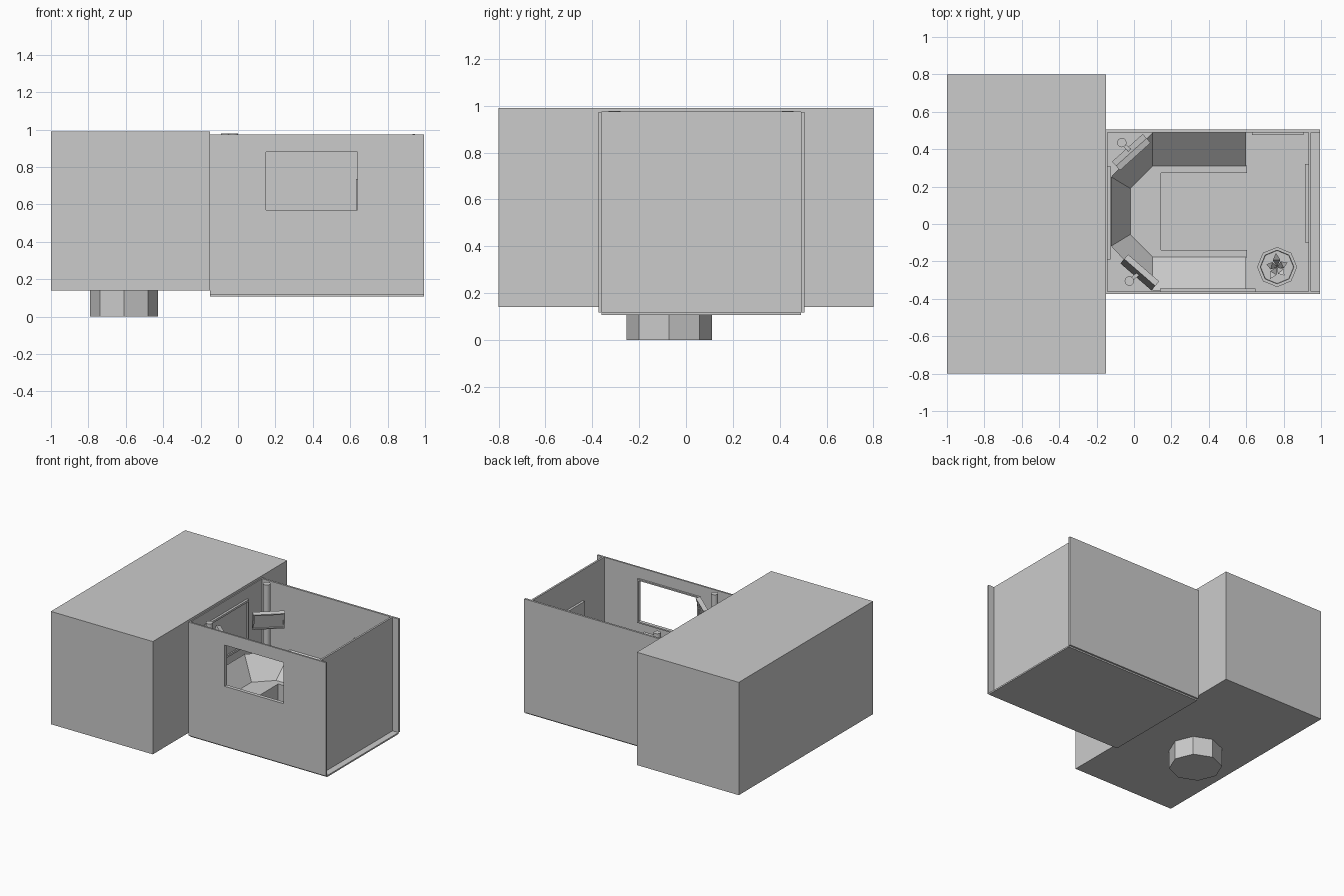
import bpy, bmesh, math
from mathutils import Vector, Matrix

if "Cube" in bpy.data.objects:
    bpy.data.objects.remove(bpy.data.objects["Cube"])


def make(name, verts, faces):
    me = bpy.data.meshes.new(name)
    me.from_pydata(verts, [], faces)
    bm = bmesh.new()
    bm.from_mesh(me)
    bmesh.ops.remove_doubles(bm, verts=bm.verts, dist=1e-5)
    bmesh.ops.recalc_face_normals(bm, faces=bm.faces)
    bm.to_mesh(me)
    bm.free()
    ob = bpy.data.objects.new(name, me)
    bpy.context.collection.objects.link(ob)
    return ob


def box(name, x0, x1, y0, y1, z0, z1):
    v = [(x, y, z) for x in (x0, x1) for y in (y0, y1) for z in (z0, z1)]
    return make(name, v, [(0, 1, 3, 2), (4, 6, 7, 5), (0, 4, 5, 1),
                          (2, 3, 7, 6), (0, 2, 6, 4), (1, 5, 7, 3)])


def ring(name, outer, inner, d0, d1, axis):
    """Rectangular plate with a rectangular hole; rects are (u0, u1, z0, z1)."""
    def place(u, d, z):
        return (u, d, z) if axis == 'y' else (d, u, z)

    def corners(r, d):
        return [place(u, d, z) for u, z in
                ((r[0], r[2]), (r[1], r[2]), (r[1], r[3]), (r[0], r[3]))]
    v = corners(outer, d0) + corners(inner, d0) + corners(inner, d1) + corners(outer, d1)
    f = []
    for k in range(4):
        a, b = 4 * k, 4 * ((k + 1) % 4)
        for i in range(4):
            j = (i + 1) % 4
            f.append((a + i, a + j, b + j, b + i))
    return make(name, v, f)


def lathe(name, centre, profile, n):
    """Revolve an (r, z) profile with n sides and cap both ends."""
    v = [(centre[0] + r * math.cos(2 * math.pi * i / n),
          centre[1] + r * math.sin(2 * math.pi * i / n), z)
         for r, z in profile for i in range(n)]
    f = [(k * n + i, k * n + (i + 1) % n, (k + 1) * n + (i + 1) % n, (k + 1) * n + i)
         for k in range(len(profile) - 1) for i in range(n)]
    last = (len(profile) - 1) * n
    f += [tuple(range(n)), tuple(range(last, last + n))]
    return make(name, v, f)


MID = 0.067      # the room is symmetric about this y


def u_path(half):
    """Mirror a half path across the room's middle."""
    return [(x, MID + y) for x, y in half] + [(x, MID - y) for x, y in reversed(half)]


# Main block and its octagonal foot
box("main_block", -1, -0.15, -0.8, 0.8, 0.14, 0.99)
lathe("octagonal_foot", (-0.61, -0.072), [(0.182, 0), (0.182, 0.14)], 8)

# Room shell
box("floor", -0.15, 0.995, -0.36, 0.492, 0.107, 0.118)
ring("front_wall", (-0.15, 0.995, 0.118, 0.973), (0.15, 0.64, 0.57, 0.88), -0.373, -0.36, 'y')
box("back_wall", -0.15, 0.995, 0.49, 0.505, 0.118, 0.973)
box("right_wall", 0.932, 0.946, -0.36, 0.49, 0.118, 0.975)
box("left_wall", -0.15, -0.142, -0.36, 0.49, 0.118, 0.973)

# Window frame, doors and wall screen
ring("window_frame", (0.14, 0.65, 0.56, 0.89), (0.15, 0.64, 0.57, 0.88), -0.36, -0.346, 'y')
box("right_door", 0.914, 0.932, -0.1, 0.32, 0.118, 0.745)
box("back_door", 0.63, 0.905, 0.475, 0.49, 0.118, 0.735)
ring("screen_frame", (-0.19, 0.31, 0.55, 0.89), (-0.175, 0.295, 0.565, 0.875), -0.142, -0.125, 'x')
box("screen_pane", -0.142, -0.135, -0.175, 0.295, 0.565, 0.875)

# U-shaped desk
DESK, TOP = 0.34, 0.5
outline = u_path([(0.605, 0.245), (0.1, 0.245), (-0.02, 0.125)])
outline += list(reversed(u_path([(0.605, 0.205), (0.145, 0.205)])))
n = len(outline)
make("desk", [(x, y, z) for z in (0.118, DESK) for x, y in outline],
     [tuple(range(n)), tuple(range(n, 2 * n))] +
     [(i, (i + 1) % n, n + (i + 1) % n, n + i) for i in range(n)])

# Sloped console panels between desk and walls
out = u_path([(0.6, 0.423), (0.1, 0.423), (-0.122, 0.185)])
inn = u_path([(0.6, 0.243), (0.1, 0.243), (-0.02, 0.123)])
m = len(out)
loops = ([(x, y, TOP) for x, y in out] + [(x, y, DESK) for x, y in inn] +
         [(x, y, 0.118) for x, y in inn] + [(x, y, 0.118) for x, y in out])
faces = []
for k in range(4):
    a, b = k * m, ((k + 1) % 4) * m
    faces += [(a + i, a + i + 1, b + i + 1, b + i) for i in range(m - 1)]
faces += [(0, m, 2 * m, 3 * m), (m - 1, 2 * m - 1, 3 * m - 1, 4 * m - 1)]
make("sloped_console", loops, faces)

# Corner poles, each with a tilted monitor
for side, pole, centre, turn in (
        ("back", (-0.065, 0.435), (-0.015, 0.385, 0.735), 42),
        ("front", (-0.025, -0.305), (0.03, -0.26, 0.84), 139)):
    pole_ob = lathe(side + "_pole", pole, [(0.025, 0.118), (0.025, 0.978)], 16)
    for p in pole_ob.data.polygons:
        p.use_smooth = len(p.vertices) == 4
    pole_ob.data.set_sharp_from_angle(angle=math.radians(40))
    rot = (Matrix.Translation(centre) @ Matrix.Rotation(math.radians(turn), 4, 'Z')
           @ Matrix.Rotation(math.radians(14), 4, 'X'))
    body = box(side + "_monitor", -0.11, 0.11, -0.01, 0.015, -0.065, 0.065)
    bezel = ring(side + "_monitor_bezel", (-0.11, 0.11, -0.065, 0.065),
                 (-0.1, 0.1, -0.055, 0.055), -0.018, -0.01, 'y')
    for ob in (body, bezel):
        ob.data.transform(rot)
    # Arm joining monitor to pole
    a, b = Vector((*pole, centre[2])), Vector(centre)
    arm = box(side + "_monitor_arm", 0, (b - a).length, -0.01, 0.01, -0.01, 0.01)
    arm.data.transform(Matrix.Translation(a) @
                       (b - a).to_track_quat('X', 'Z').to_matrix().to_4x4())

# Potted plant
POT = (0.765, -0.23)
lathe("plant_pot", POT, [(0.075, 0.118), (0.107, 0.27), (0.09, 0.27), (0.088, 0.25)], 8)
verts, faces = [], []
for i in range(5):
    ang = i * 2 * math.pi / 5 + 0.4
    reach = 0.075 if i % 2 else 0.06
    d = Vector((math.cos(ang), math.sin(ang), 0))
    s = Vector((-d.y, d.x, 0))
    base = Vector((*POT, 0.25))
    up = Vector((0, 0, 1))
    k = len(verts)
    verts += [base, base + d * reach * 0.5 + s * 0.02 + up * 0.11,
              base + d * reach + up * 0.13, base + d * reach * 0.5 - s * 0.02 + up * 0.11]
    faces += [(k, k + 1, k + 3), (k + 1, k + 2, k + 3)]
me = bpy.data.meshes.new("plant_leaves")
me.from_pydata(verts, [], faces)
bpy.context.collection.objects.link(bpy.data.objects.new("plant_leaves", me))
